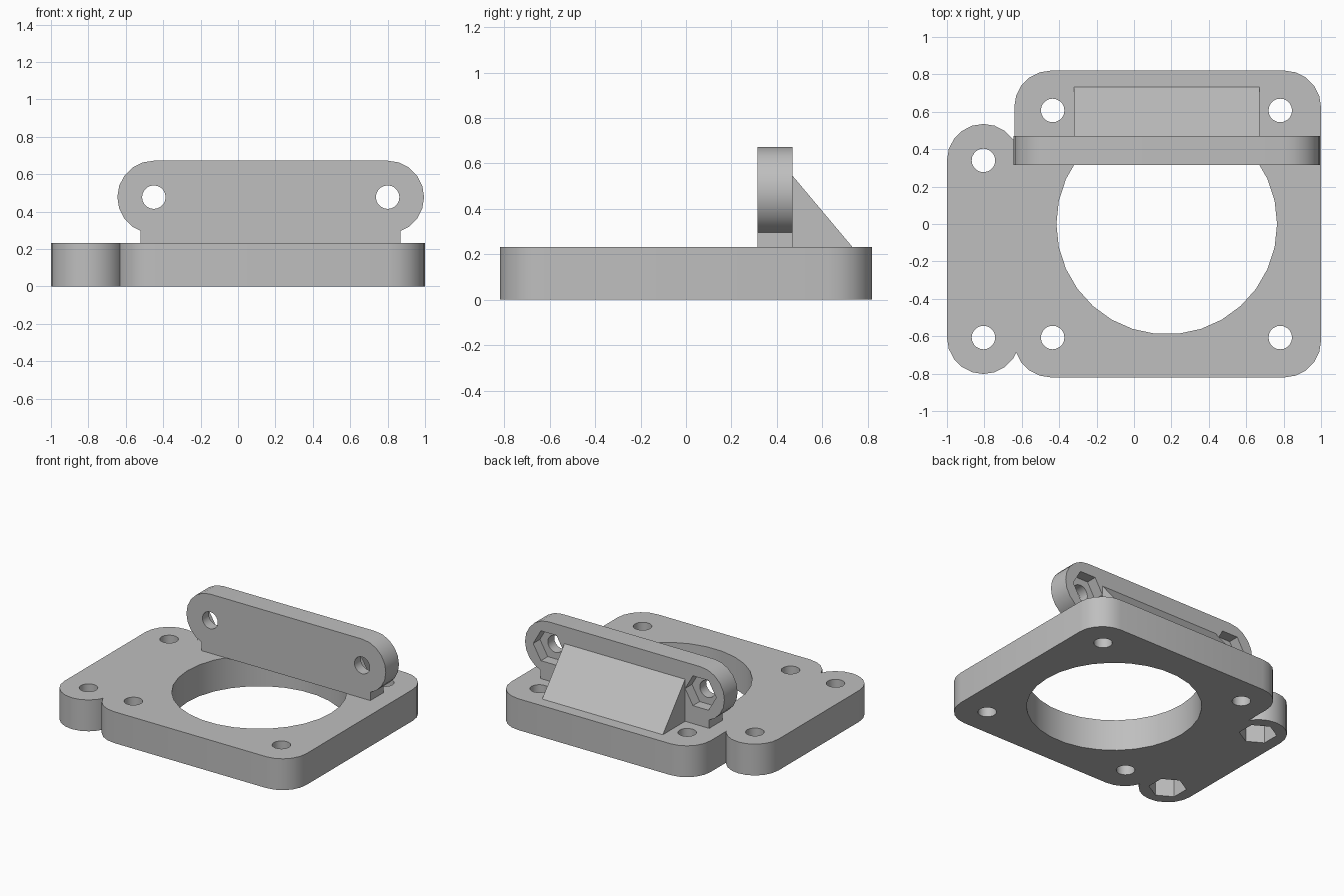
import bpy
import bmesh
from math import sin, cos, tau, radians
from mathutils import Matrix, Vector

cube = bpy.data.objects.get("Cube")
if cube:
    bpy.data.objects.remove(cube)

# Main dimensions
BASE_TOP = 0.233
ROUND = 0.195           # radius of ears and corners
HOLE = 0.063            # screw hole radius
NUT = 0.128             # nut pocket radius, across corners
BRACKET_FRONT, BRACKET_BACK = 0.315, 0.47
BRACKET_Z = 0.477

grey = bpy.data.materials.new("light_grey")
colour = (0.52, 0.52, 0.52, 1)
grey.diffuse_color = colour
grey.use_nodes = True
grey.node_tree.nodes["Principled BSDF"].inputs["Base Color"].default_value = colour

# Turns a profile drawn in (x, z) and raised along depth into an upright plate
UPRIGHT = Matrix(((1, 0, 0), (0, 0, 1), (0, 1, 0))).to_4x4()
# Turns a profile drawn in (y, z) so that it is raised along x
SIDEWAYS = Matrix(((0, 0, 1), (1, 0, 0), (0, 1, 0))).to_4x4()


def ring(x, y, radius, sides, turn=0):
    return [(x + radius * cos(turn + tau * i / sides),
             y + radius * sin(turn + tau * i / sides)) for i in range(sides)]


def rounded(centres, radius, sides=20):
    """Outline around circles at the given centres."""
    points = [Vector(p) for c in centres for p in ring(*c, radius, sides)]
    hull = []
    middle = sum(points, Vector((0, 0))) / len(points)
    half_x = max(p.x for p in points) - radius - middle.x
    half_y = max(p.y for p in points) - radius - middle.y
    # walk once around, moving quarter arcs out to their corner
    quarter = sides // 4
    for q, (sx, sy) in enumerate(((1, 1), (-1, 1), (-1, -1), (1, -1))):
        for i in range(quarter + 1):
            a = tau * (q * quarter + i) / sides
            p = (middle.x + sx * half_x + radius * cos(a),
                 middle.y + sy * half_y + radius * sin(a))
            if not hull or (Vector(p) - Vector(hull[-1])).length > 1e-4:
                hull.append(p)
    if (Vector(hull[0]) - Vector(hull[-1])).length < 1e-4:
        hull.pop()
    return hull


def prism(name, outline, low, high, turn=None):
    """Solid made by raising a flat outline from low to high."""
    bm = bmesh.new()
    face = bm.faces.new([bm.verts.new((x, y, low)) for x, y in outline])
    raised = bmesh.ops.extrude_face_region(bm, geom=[face])["geom"]
    verts = [g for g in raised if isinstance(g, bmesh.types.BMVert)]
    bmesh.ops.translate(bm, verts=verts, vec=(0, 0, high - low))
    if turn:
        bmesh.ops.transform(bm, matrix=turn, verts=bm.verts)
    bmesh.ops.recalc_face_normals(bm, faces=bm.faces)
    mesh = bpy.data.meshes.new(name)
    bm.to_mesh(mesh)
    bm.free()
    mesh.materials.append(grey)
    obj = bpy.data.objects.new(name, mesh)
    bpy.context.collection.objects.link(obj)
    return obj


def combine(body, helpers):
    """Apply unions and cuts to the body, then remove the helpers."""
    for operation, helper in helpers:
        helper.hide_render = True
        mod = body.modifiers.new(operation.lower(), "BOOLEAN")
        mod.operation = operation
        mod.solver = "EXACT"
        mod.object = helper
    graph = bpy.context.evaluated_depsgraph_get()
    mesh = bpy.data.meshes.new_from_object(body.evaluated_get(graph))
    body.modifiers.clear()
    body.data = mesh
    for _, helper in helpers:
        bpy.data.objects.remove(helper)


def smooth(obj):
    bpy.ops.object.select_all(action="DESELECT")
    obj.select_set(True)
    bpy.context.view_layer.objects.active = obj
    bpy.ops.object.shade_smooth_by_angle(angle=radians(30))


# Base plate with a side ear strip
corner = 0.625
base = prism("base_plate", rounded(
    [(-0.445, -corner), (0.805, corner), (-0.445, corner), (0.805, -corner)], ROUND),
    0, BASE_TOP)
ear_x, ear_ys = -0.805, (-0.607, 0.34)
parts = [("UNION", prism("ear_strip", rounded([(ear_x, y) for y in ear_ys], ROUND),
                         0, BASE_TOP))]

# Central opening and corner screw holes
parts.append(("DIFFERENCE", prism("opening", ring(0.175, 0, 0.59, 30), -0.1, 0.5)))
for x in (-0.435, 0.782):
    for y in (-0.607, 0.607):
        parts.append(("DIFFERENCE", prism("screw_hole", ring(x, y, HOLE, 20), -0.1, 0.5)))

# Ear screw holes with nut pockets underneath
for y in ear_ys:
    parts.append(("DIFFERENCE", prism("ear_hole", ring(ear_x, y, HOLE, 20), -0.1, 0.5)))
    parts.append(("DIFFERENCE", prism("ear_nut", ring(ear_x, y, NUT, 6, tau / 4), -0.1, 0.14)))
combine(base, parts)
smooth(base)

# Upright bracket with a narrower foot
bracket_xs = (-0.45, 0.8)
bracket = prism("bracket", rounded([(x, BRACKET_Z) for x in bracket_xs], ROUND),
                BRACKET_FRONT, BRACKET_BACK, UPRIGHT)
foot = [(-0.52, BASE_TOP), (0.868, BASE_TOP), (0.868, BRACKET_Z), (-0.52, BRACKET_Z)]
parts = [("UNION", prism("foot", foot, BRACKET_FRONT, BRACKET_BACK, UPRIGHT))]

# Bracket screw holes with nut pockets at the back
for x in bracket_xs:
    parts.append(("DIFFERENCE", prism("bracket_hole", ring(x, BRACKET_Z, HOLE, 20),
                                      0.2, 0.6, UPRIGHT)))
    parts.append(("DIFFERENCE", prism("bracket_nut", ring(x, BRACKET_Z, NUT, 6),
                                      BRACKET_BACK - 0.08, 0.6, UPRIGHT)))
combine(bracket, parts)
smooth(bracket)

# Sloped support behind the bracket
prism("support_wedge", [(BRACKET_BACK, BASE_TOP), (0.732, BASE_TOP), (BRACKET_BACK, 0.545)],
      -0.322, 0.67, SIDEWAYS)
